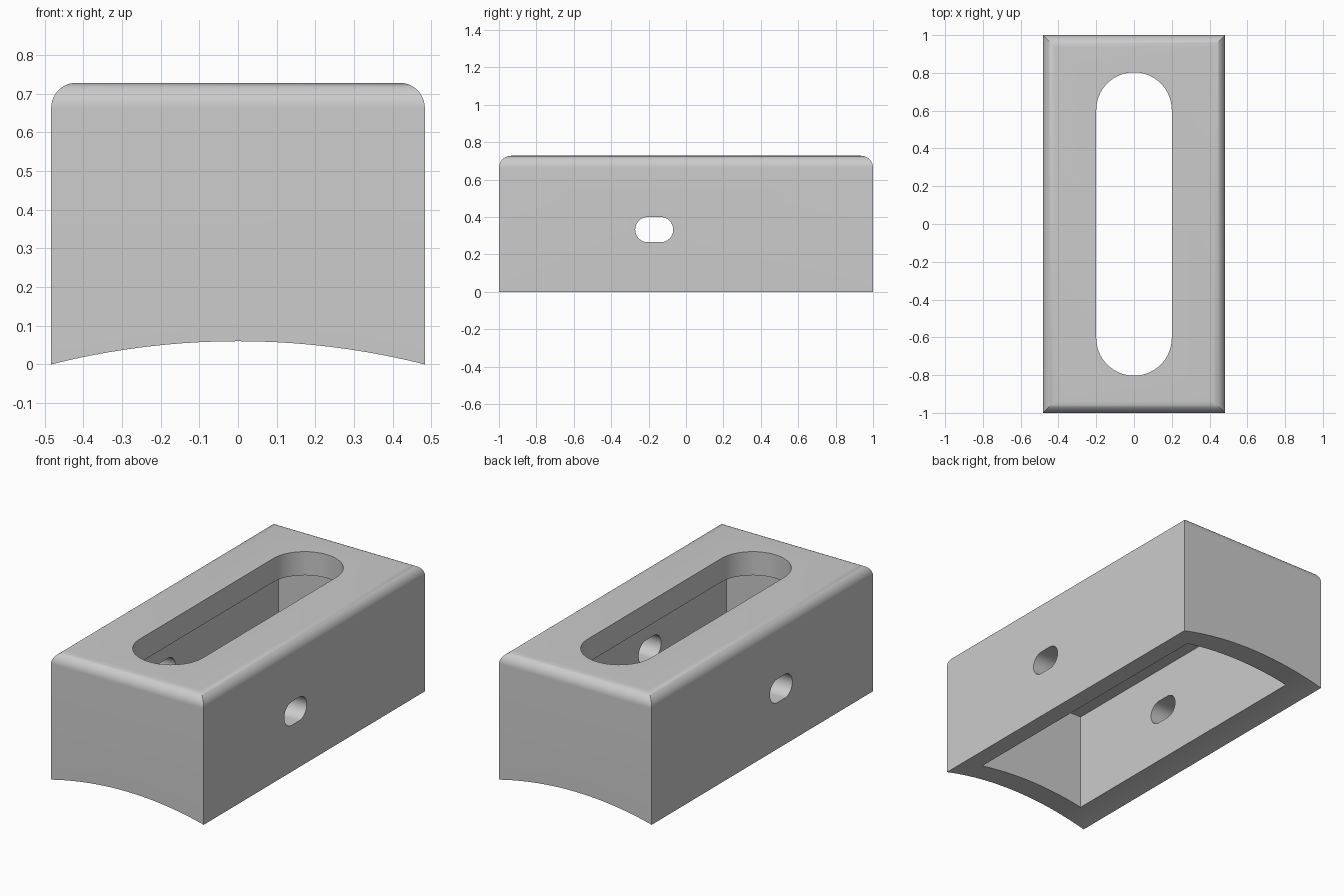
import bpy, bmesh
from math import cos, sin, pi, radians
from mathutils import Vector

HX, HY, TOP = 0.483, 1.0, 0.728   # half width, half length, height
FILLET, WALL, ARCH = 0.065, 0.135, 0.06

if "Cube" in bpy.data.objects:
    bpy.data.objects.remove(bpy.data.objects["Cube"])

grey = bpy.data.materials.new("plain grey")
grey.use_nodes = True
colour = (0.6, 0.6, 0.6, 1)
grey.diffuse_color = colour
grey.node_tree.nodes["Principled BSDF"].inputs["Base Color"].default_value = colour


def loft(name, rings):
    """Skin a closed solid through rings of equal length."""
    bm = bmesh.new()
    loops = [[bm.verts.new(p) for p in ring] for ring in rings]
    n = len(loops[0])
    for low, high in zip(loops, loops[1:]):
        for i in range(n):
            j = (i + 1) % n
            bm.faces.new((low[i], low[j], high[j], high[i]))
    bm.faces.new(loops[0][::-1])
    bm.faces.new(loops[-1])
    bmesh.ops.recalc_face_normals(bm, faces=bm.faces)
    mesh = bpy.data.meshes.new(name)
    bm.to_mesh(mesh)
    bm.free()
    mesh.materials.append(grey)
    obj = bpy.data.objects.new(name, mesh)
    bpy.context.collection.objects.link(obj)
    return obj


def rectangle(hx, hy, z):
    return [(-hx, -hy, z), (hx, -hy, z), (hx, hy, z), (-hx, hy, z)]


def prism(name, outline, axis, start, end):
    """Extrude an outline of 3D points along an axis."""
    axis = Vector(axis)
    return loft(name, [[Vector(p) + axis * d for p in outline] for d in (start, end)])


def slot(radius, straight, steps=32):
    """Round-ended slot outline, long along its second coordinate."""
    ends = ((straight, 0), (-straight, pi))
    return [(radius * cos(a + pi * i / steps), s + radius * sin(a + pi * i / steps))
            for s, a in ends for i in range(steps + 1)]


# Block with rounded, mitred top edges
rings = [rectangle(HX, HY, -0.1)]
for i in range(13):
    a = pi / 2 * i / 12
    inset = FILLET * (1 - cos(a))
    rings.append(rectangle(HX - inset, HY - inset, TOP - FILLET + FILLET * sin(a)))
housing = loft("housing", rings)

# Arched underside
R = (HX ** 2 + ARCH ** 2) / (2 * ARCH)
arc = [(R * sin(2 * pi * i / 256), 0, ARCH - R + R * cos(2 * pi * i / 256)) for i in range(256)]
arch = prism("arch_cutter", arc, (0, 1, 0), -1.2, 1.2)

# Inner cavity, top slot and the cross slot through both side walls
cavity = loft("cavity_cutter", [rectangle(HX - WALL, HY - WALL, z) for z in (-0.2, TOP - WALL)])
top_slot = prism("top_slot_cutter", [(u, v, 0) for u, v in slot(0.2, 0.603)], (0, 0, 1), 0.4, 1.0)
side_slot = prism("side_slot_cutter", [(0, v - 0.17, u + 0.333) for u, v in slot(0.0675, 0.034)],
                  (1, 0, 0), -0.7, 0.7)

bpy.ops.object.select_all(action="DESELECT")
housing.select_set(True)
bpy.context.view_layer.objects.active = housing
for cutter in (arch, cavity, top_slot, side_slot):
    mod = housing.modifiers.new(cutter.name, "BOOLEAN")
    mod.operation, mod.solver, mod.object = "DIFFERENCE", "EXACT", cutter
    bpy.ops.object.modifier_apply(modifier=mod.name)
    bpy.data.objects.remove(cutter)

bpy.ops.object.shade_smooth_by_angle(angle=radians(30))
